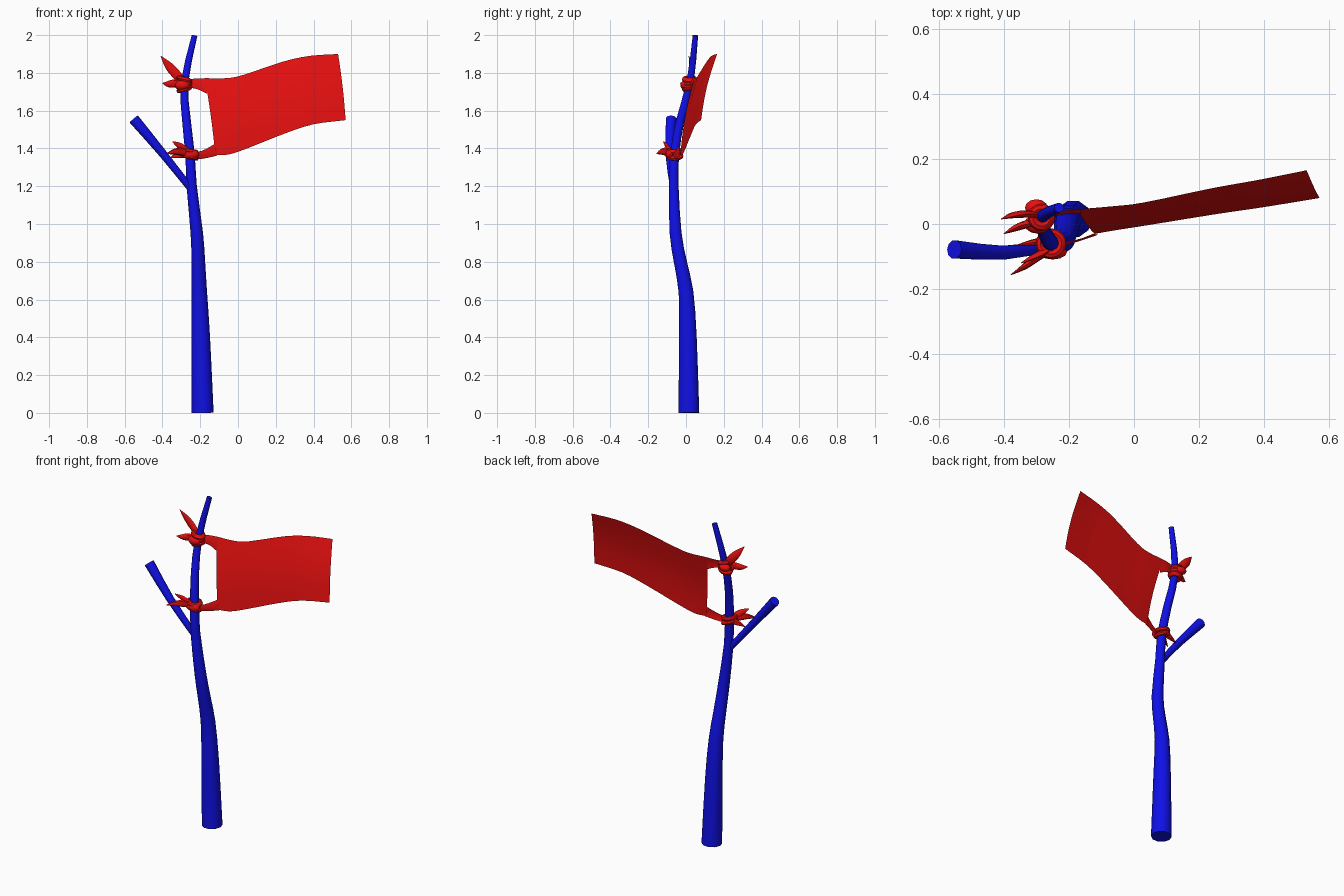
import bpy, bmesh, math
from mathutils import Vector

cube = bpy.data.objects.get("Cube")
if cube:
    bpy.data.objects.remove(cube, do_unlink=True)


def material(name, colour):
    mat = bpy.data.materials.new(name)
    mat.use_nodes = True
    mat.diffuse_color = colour
    mat.node_tree.nodes["Principled BSDF"].inputs["Base Color"].default_value = colour
    return mat


RED = material("red cloth", (0.8, 0.005, 0.005, 1))
BLUE = material("blue wood", (0.005, 0.005, 0.8, 1))


def finish(name, bm, mat):
    mesh = bpy.data.meshes.new(name)
    bm.to_mesh(mesh)
    bm.free()
    mesh.materials.append(mat)
    obj = bpy.data.objects.new(name, mesh)
    bpy.context.collection.objects.link(obj)
    bpy.ops.object.select_all(action="DESELECT")
    obj.select_set(True)
    bpy.context.view_layer.objects.active = obj
    bpy.ops.object.shade_smooth_by_angle(angle=math.radians(40))
    return obj


def smooth_path(points, steps):
    """Catmull-Rom interpolation through points of any dimension."""
    pts = [Vector(p) for p in points]
    pts = [2 * pts[0] - pts[1]] + pts + [2 * pts[-1] - pts[-2]]
    out = []
    for a, b, c, d in zip(pts, pts[1:], pts[2:], pts[3:]):
        for i in range(steps):
            t = i / steps
            out.append(b + (c - a) * t / 2 + (2 * a - 5 * b + 4 * c - d) * t**2 / 2
                       + (3 * b - a - 3 * c + d) * t**3 / 2)
    return out + [pts[-2]]


def tube(name, stations, mat, sides=10, flat=1.0, steps=2):
    """Tapered tube; every station is x, y, z, radius."""
    path = smooth_path(stations, steps)
    centres = [p.to_3d() for p in path]
    bm = bmesh.new()
    rings = []
    for i, p in enumerate(path):
        along = (centres[min(i + 1, len(path) - 1)] - centres[max(i - 1, 0)]).normalized()
        across = along.cross(Vector((0, 1, 0))).normalized()
        depth = across.cross(along) * flat
        angles = [math.tau * k / sides for k in range(sides)]
        rings.append([bm.verts.new(centres[i] + p[3] * (across * math.cos(a) + depth * math.sin(a)))
                      for a in angles])
    for lo, hi in zip(rings, rings[1:]):
        for k in range(sides):
            n = (k + 1) % sides
            bm.faces.new((lo[k], lo[n], hi[n], hi[k]))
    bm.faces.new(rings[0])
    bm.faces.new(rings[-1])
    bmesh.ops.recalc_face_normals(bm, faces=bm.faces)
    return finish(name, bm, mat)


def ribbon(name, top, bottom, rows, belly):
    """Cloth sheet stretched between two edges, bulging by belly in x and y."""
    bm = bmesh.new()
    columns = []
    for a, b in zip(smooth_path(top, 3), smooth_path(bottom, 3)):
        columns.append([bm.verts.new(a.lerp(b, r / rows) + Vector(belly) * math.sin(math.pi * r / rows))
                        for r in range(rows + 1)])
    for c, d in zip(columns, columns[1:]):
        for r in range(rows):
            bm.faces.new((c[r], c[r + 1], d[r + 1], d[r]))
    return finish(name, bm, RED)


def wrap(name, centre, radius, thick, tilt):
    """Band of cloth wound round the pole."""
    bm = bmesh.new()
    major, minor = 16, 8
    rings = []
    for i in range(major):
        a = math.tau * i / major
        ring = []
        for j in range(minor):
            b = math.tau * j / minor
            r = radius + thick * math.cos(b)
            x, y = r * math.cos(a), r * math.sin(a)
            ring.append(bm.verts.new(Vector(centre) + Vector((x, y, thick * math.sin(b) + tilt * x))))
        rings.append(ring)
    for i in range(major):
        p, q = rings[i], rings[(i + 1) % major]
        for j in range(minor):
            n = (j + 1) % minor
            bm.faces.new((p[j], q[j], q[n], p[n]))
    return finish(name, bm, RED)


def lump(name, centre, size):
    bm = bmesh.new()
    bmesh.ops.create_uvsphere(bm, u_segments=12, v_segments=8, radius=1)
    bmesh.ops.scale(bm, vec=size, verts=bm.verts)
    bmesh.ops.translate(bm, vec=centre, verts=bm.verts)
    return finish(name, bm, RED)


# Crooked pole and its side branch
tube("pole", [(-.187, .015, 0, .058), (-.197, .01, .4, .049), (-.205, 0, .64, .041),
              (-.21, -.03, .8, .036), (-.218, -.055, .95, .033), (-.245, -.065, 1.2, .027),
              (-.254, -.06, 1.37, .025), (-.273, -.03, 1.55, .023), (-.283, .022, 1.75, .02),
              (-.23, .05, 1.998, .015)], BLUE)
tube("side_branch", [(-.245, -.065, 1.18, .018), (-.4, -.088, 1.375, .022),
                     (-.552, -.078, 1.556, .029)], BLUE)

# Waving flag sheet
ribbon("flag",
       [(-.175, .045, 1.772), (-.06, .055, 1.772), (.03, .066, 1.79), (.24, .11, 1.86),
        (.38, .135, 1.89), (.53, .165, 1.9)],
       [(-.12, -.03, 1.365), (-.05, -.018, 1.368), (.04, -.004, 1.397), (.25, .03, 1.48),
        (.4, .052, 1.528), (.57, .08, 1.55)], 8, (.004, -.012, 0))

# Corner strips that tie the flag to the pole
ribbon("upper_tie", [(-.29, .02, 1.765), (-.22, .04, 1.77), (-.165, .045, 1.772)],
       [(-.29, .015, 1.725), (-.22, .03, 1.715), (-.165, .03, 1.69)], 2, (0, -.006, 0))
ribbon("lower_tie", [(-.25, -.07, 1.38), (-.19, -.055, 1.388), (-.12, -.028, 1.425)],
       [(-.25, -.07, 1.345), (-.19, -.052, 1.345), (-.11, -.03, 1.362)], 2, (0, -.006, 0))

# Upper knot with two loose tails
for i, z in enumerate((1.715, 1.742, 1.765)):
    wrap("upper_wrap_%d" % i, (-.284, .02, z), .027, .015, .25 - .25 * i)
lump("upper_knot", (-.295, .0, 1.735), (.042, .03, .028))
lump("upper_knot_back", (-.3, .05, 1.745), (.035, .026, .022))
tube("upper_tail_high", [(-.28, .02, 1.74, .012), (-.32, .03, 1.785, .024),
                         (-.365, .028, 1.835, .022), (-.408, .015, 1.888, .002)], RED, 8, .45, 3)
tube("upper_tail_low", [(-.28, .0, 1.74, .012), (-.325, .0, 1.745, .022),
                        (-.365, -.013, 1.741, .018), (-.4, -.03, 1.745, .002)], RED, 8, .55, 3)

# Lower knot with three loose tails
for i, z in enumerate((1.36, 1.385)):
    wrap("lower_wrap_%d" % i, (-.255, -.06, z), .033, .014, -.3 + .15 * i)
lump("lower_knot", (-.25, -.085, 1.368), (.045, .024, .026))
tube("lower_tail_long", [(-.25, -.08, 1.375, .012), (-.295, -.1, 1.382, .022),
                         (-.335, -.13, 1.383, .016), (-.378, -.156, 1.372, .002)], RED, 8, .6, 3)
tube("lower_tail_high", [(-.25, -.07, 1.375, .012), (-.285, -.09, 1.395, .02),
                         (-.315, -.105, 1.418, .015), (-.347, -.12, 1.436, .002)], RED, 8, .5, 3)
tube("lower_tail_short", [(-.25, -.06, 1.37, .012), (-.29, -.055, 1.368, .019),
                          (-.325, -.06, 1.362, .014), (-.36, -.065, 1.35, .002)], RED, 8, .6, 3)
